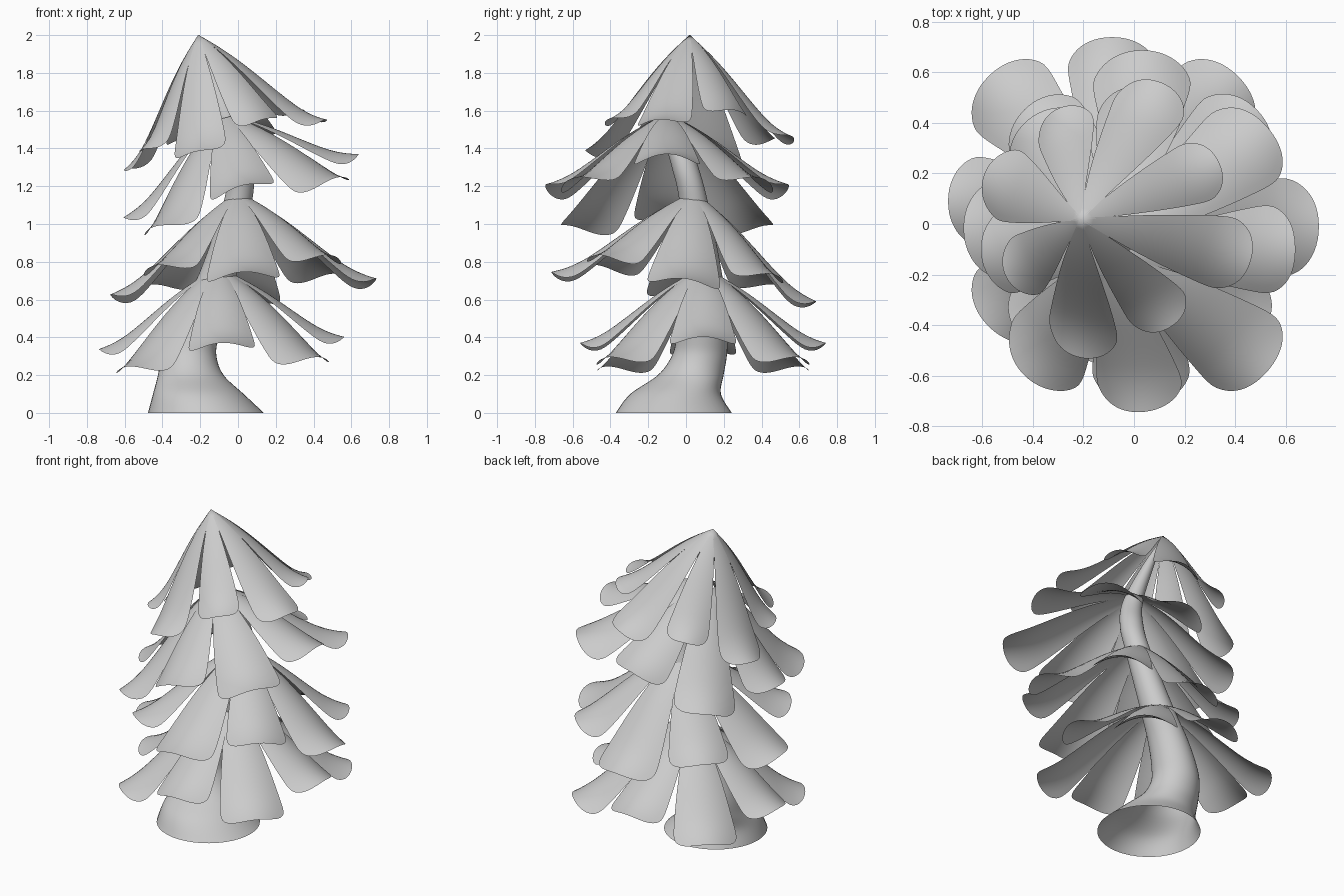
import bpy, bmesh, math
from mathutils import Vector

if "Cube" in bpy.data.objects:
    bpy.data.objects.remove(bpy.data.objects["Cube"])


def finish(bm, name):
    bmesh.ops.remove_doubles(bm, verts=bm.verts, dist=0.0004)
    me = bpy.data.meshes.new(name)
    bm.to_mesh(me)
    bm.free()
    for p in me.polygons:
        p.use_smooth = True
    ob = bpy.data.objects.new(name, me)
    bpy.context.collection.objects.link(ob)
    return ob


def spline(pts, steps):
    """Catmull-Rom through the points (x, y, z, radius)."""
    pts = [Vector(p) for p in pts]
    ext = [pts[0]] + pts + [pts[-1]]
    out = []
    for i in range(len(pts) - 1):
        a, b, c, d = ext[i:i + 4]
        for k in range(steps):
            t = k / steps
            out.append(0.5 * (2 * b + (c - a) * t + (2 * a - 5 * b + 4 * c - d) * t * t
                              + (3 * b - a - 3 * c + d) * t ** 3))
    return out + [pts[-1]]


# Bent trunk with flared open foot
trunk_path = [(-.17, -.065, 0, .307), (-.21, -.055, .1, .24), (-.25, .025, .2, .174),
              (-.26, .07, .3, .146), (-.24, .085, .4, .135), (-.19, .09, .55, .12),
              (-.105, .09, .74, .10),
              (0, .04, 1.12, .075), (.01, -.01, 1.32, .07), (-.05, -.07, 1.53, .06),
              (-.13, -.03, 1.78, .035), (-.205, .018, 1.98, .005)]
bm = bmesh.new()
SIDES = 40
rings = [[bm.verts.new((x + r * math.cos(2 * math.pi * k / SIDES),
                        y + r * math.sin(2 * math.pi * k / SIDES), z)) for k in range(SIDES)]
         for x, y, z, r in spline(trunk_path, 6)]
for lo, hi in zip(rings, rings[1:]):
    for k in range(SIDES):
        j = (k + 1) % SIDES
        bm.faces.new((lo[k], lo[j], hi[j], hi[k]))
finish(bm, "trunk")


def leaf(bm, place, angle, r0, R, d, base_w, wide):
    """One arched, round-tipped leaf sheet hanging from the tier apex."""
    rows, cols = 26, 12
    ca, sa = math.cos(angle), math.sin(angle)
    grid = []
    for i in range(rows + 1):
        t = 1 - (1 - i / rows) ** 1.9
        grow = min(1, t / .82)
        grow = .65 * grow + .35 * math.sin(math.pi / 2 * grow)
        half = base_w + (wide * R / 2 - base_w) * grow
        if t > .72:
            half *= max(0, 1 - ((t - .72) / .28) ** 2.3) ** .48
        r = r0 + (R - r0) * t
        # the sheet levels out towards its tip
        flare = (max(0, t - .7) / .3) ** 2
        drop = d * (1.07 * t - .07 * flare - .025 * math.sin(2 * math.pi * t))
        row = []
        for j in range(cols + 1):
            u = 2 * j / cols - 1
            s = half * u
            z = -drop - (.25 + .2 * t) * s * s / (wide * R / 2 * (.3 + .7 * grow))
            row.append(bm.verts.new(place(Vector((r * ca - s * sa, r * sa + s * ca, z)))))
        grid.append(row)
    for a, b in zip(grid, grid[1:]):
        for j in range(cols):
            bm.faces.new((a[j], b[j], b[j + 1], a[j + 1]))


# Leaf tiers: apex, lean (x, y), phase, inner radius, two alternating (reach, drop), widths
tiers = [
    ("top_leaves", (-.21, .02, 2.0), (-.24, 0), -17, 0, ((.57, .595), (.49, .515)), .004, .53),
    ("upper_leaves", (-.08, -.10, 1.56), (-.26, 0), 0, .05, ((.645, .37), (.70, .46)), .03, .56),
    ("middle_leaves", (0, .04, 1.14), (-.06, .11), 0, .05, ((.705, .475), (.65, .385)), .03, .57),
    ("lower_leaves", (-.105, .09, .73), (-.05, 0), 0, .08, ((.65, .36), (.70, .46)), .05, .56),
]
for name, apex, lean, phase, r0, kinds, base_w, wide in tiers:
    normal = Vector((*lean, math.sqrt(1 - lean[0] ** 2 - lean[1] ** 2)))
    rot = Vector((0, 0, 1)).rotation_difference(normal)
    bm = bmesh.new()
    for n in range(8):
        R, d = kinds[n % 2]
        leaf(bm, lambda v: rot @ v + Vector(apex), math.radians(phase + 45 * n),
             r0, R, d, base_w, wide)
    finish(bm, name)
